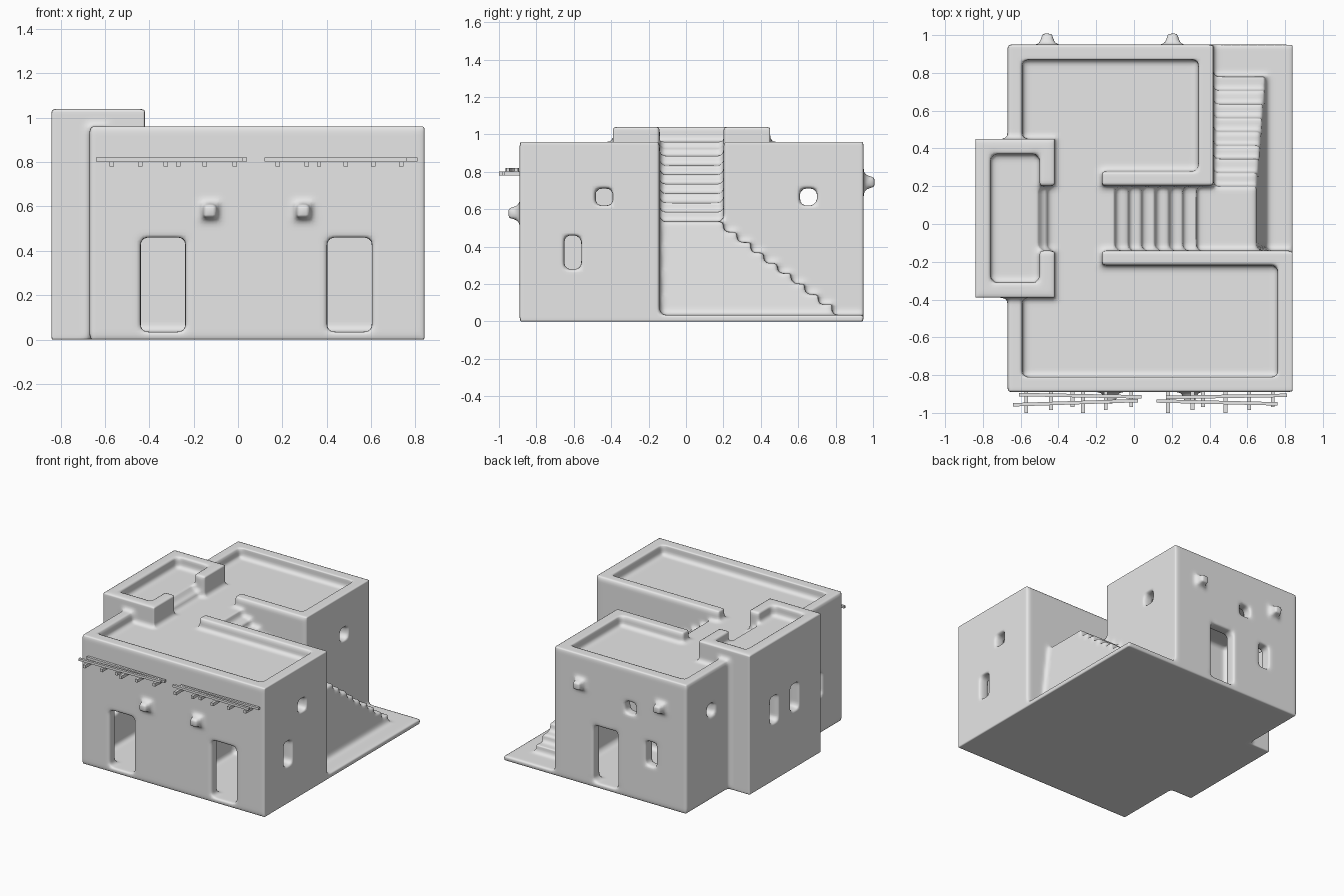
import bpy, bmesh
from mathutils import Matrix, Vector

cube = bpy.data.objects.get("Cube")
if cube:
    bpy.data.objects.remove(cube, do_unlink=True)

plaster = bpy.data.materials.new("pale_grey_plaster")
plaster.use_nodes = True
plaster.diffuse_color = (0.8, 0.8, 0.8, 1)
plaster.node_tree.nodes["Principled BSDF"].inputs["Base Color"].default_value = (0.8, 0.8, 0.8, 1)


def box(bm, x0, x1, y0, y1, z0, z1):
    """Add a closed box between two corners and return its vertices."""
    size = Matrix.Diagonal((x1 - x0, y1 - y0, z1 - z0, 1))
    centre = Matrix.Translation(((x0 + x1) / 2, (y0 + y1) / 2, (z0 + z1) / 2))
    return bmesh.ops.create_cube(bm, size=1, matrix=centre @ size)["verts"]


def finish(bm, name):
    mesh = bpy.data.meshes.new(name)
    bm.to_mesh(mesh)
    bm.free()
    mesh.materials.append(plaster)
    obj = bpy.data.objects.new(name, mesh)
    bpy.context.collection.objects.link(obj)
    return obj


ROOF, TOP, BASE, LANDING, WALL = 0.885, 0.96, 0.035, 0.535, 0.08
LEFT, RIGHT, FRONT, BACK = -0.67, 0.84, -0.89, 0.95
GAP0, GAP1, BACK_RIGHT = -0.14, 0.2, 0.42

house = bmesh.new()
# Ground slab and the three main masses
box(house, LEFT, RIGHT, FRONT, BACK, 0, BASE)
box(house, LEFT, RIGHT, FRONT, GAP0, 0, ROOF)
box(house, LEFT, BACK_RIGHT, GAP1, BACK, 0, ROOF)
box(house, LEFT, -0.10, GAP0 - 0.02, GAP1 + 0.02, 0, ROOF)

# Roof parapets
for x0, x1, y0, y1 in [
    (LEFT, RIGHT, FRONT, FRONT + WALL),
    (RIGHT - WALL, RIGHT, FRONT, GAP0),
    (-0.17, RIGHT, GAP0 - WALL, GAP0),
    (-0.17, BACK_RIGHT, GAP1, GAP1 + WALL),
    (BACK_RIGHT - WALL, BACK_RIGHT, GAP1, BACK),
    (LEFT, BACK_RIGHT, BACK - WALL, BACK),
    (LEFT, LEFT + WALL, FRONT, -0.35),
    (LEFT, LEFT + WALL, 0.4, BACK),
]:
    box(house, x0, x1, y0, y1, 0.8, TOP)

# Side tower with its raised floor, parapet and entrance step
TX0, TX1, TY0, TY1, TTOP = -0.84, -0.42, -0.39, 0.45, 1.04
box(house, TX0, TX1 - WALL, TY0, TY1, 0, TOP)
box(house, -0.6, -0.46, GAP0 - 0.02, GAP1 + 0.02, 0.8, 0.923)
for x0, x1, y0, y1 in [
    (TX0, TX0 + WALL, TY0, TY1),
    (TX0, TX1, TY0, TY0 + WALL),
    (TX0, TX1, TY1 - WALL, TY1),
    (TX1 - WALL, TX1, TY0, GAP0),
    (TX1 - WALL, TX1, GAP1, TY1),
]:
    box(house, x0, x1, y0, y1, 0.8, TTOP)


# Battered stair blocks: the outer side leans in as it rises
def stair_block(x0, y0, y1, top):
    for v in box(house, x0, 0.705, y0, y1, 0, top):
        if v.co.z > top / 2 and v.co.x > 0.6:
            v.co.x -= 0.11 * top


stair_block(0.2, GAP0 - 0.02, GAP1, LANDING)
rise = (LANDING - BASE) / 9
for i in range(1, 9):
    stair_block(0.35, GAP1 - 0.03, GAP1 + 0.0725 * i, LANDING - rise * i)

# Upper flight between the two blocks
for i in range(1, 7):
    box(house, -0.2, 0.33 - 0.072 * (i - 1), GAP0 - 0.02, GAP1 + 0.02, 0, LANDING + 0.05 * i)

# Tapered wall spouts
for x, z, wall, tip in [
    (-0.125, 0.58, FRONT, -0.95), (0.295, 0.58, FRONT, -0.95),
    (-0.46, 0.745, BACK, 1.008), (0.205, 0.745, BACK, 1.008),
]:
    root = wall - 0.03 if wall > 0 else wall + 0.03
    for v in box(house, x - 0.05, x + 0.05, min(root, tip), max(root, tip), z - 0.05, z + 0.05):
        if abs(v.co.y - tip) < 0.001:
            v.co.x = x + (v.co.x - x) * 0.5
            v.co.z = z + (v.co.z - z) * 0.5
building = finish(house, "adobe_building")

# Rooms, doorways and windows cut out of the mass
cuts = bmesh.new()
CEIL = 0.8
box(cuts, LEFT + WALL, 0.04, FRONT + WALL, -0.22, BASE, CEIL)
box(cuts, 0.12, RIGHT - WALL, FRONT + WALL, -0.22, BASE, CEIL)
box(cuts, LEFT + WALL, BACK_RIGHT - WALL, 0.28, BACK - WALL, BASE, CEIL)
box(cuts, TX0 + WALL, -0.3, -0.16, 0.22, BASE, CEIL)


def opening(axis, wall, centre, width, z0, z1):
    lo, hi, half = wall - 0.11, wall + 0.11, width / 2
    if axis == "x":
        box(cuts, lo, hi, centre - half, centre + half, z0, z1)
    else:
        box(cuts, centre - half, centre + half, lo, hi, z0, z1)


DOOR, TALL, SMALL, HIGH = (0.2, BASE, 0.46), (0.09, 0.28, 0.46), (0.09, 0.62, 0.71), (0.09, 0.43, 0.63)
for axis, wall, centre, kind in [
    ("y", FRONT, -0.338, DOOR), ("y", FRONT, 0.503, DOOR),
    ("y", BACK, 0.0, DOOR), ("y", BACK, -0.375, TALL), ("y", BACK, -0.205, SMALL),
    ("x", RIGHT, -0.605, TALL), ("x", RIGHT, -0.437, SMALL),
    ("x", BACK_RIGHT, 0.655, SMALL), ("x", LEFT, 0.655, SMALL),
    ("x", LEFT, -0.605, TALL),
    ("x", TX0, 0.16, HIGH), ("x", TX0, -0.088, HIGH),
]:
    opening(axis, wall, centre, *kind)
cutter = finish(cuts, "room_cutter")
cutter.hide_render = True
cutter.hide_viewport = True

# Carve, fuse and soften into hand-plastered walls
carve = building.modifiers.new("carve", "BOOLEAN")
carve.operation = "DIFFERENCE"
carve.solver = "EXACT"
carve.use_self = True
carve.object = cutter
fuse = building.modifiers.new("fuse", "REMESH")
fuse.mode = "VOXEL"
fuse.voxel_size = 0.015
fuse.use_smooth_shade = True
soften = building.modifiers.new("soften", "SMOOTH")
soften.factor = 0.5
soften.iterations = 3


# Wooden awnings: pegs in the wall carrying two loose poles
def pole(bm, start, end, y0, y1):
    for v in box(bm, start, end, -0.009, 0.009, 0.803, 0.82):
        v.co.y += y0 if v.co.x < (start + end) / 2 else y1


awnings = {
    "left_awning": ([-0.57, -0.44, -0.325, -0.27, -0.15, -0.015],
                    [(-0.64, 0.02, -0.957, -0.935), (-0.61, 0.04, -0.903, -0.915)]),
    "right_awning": ([0.18, 0.31, 0.365, 0.485, 0.61, 0.735],
                     [(0.12, 0.76, -0.937, -0.952), (0.17, 0.81, -0.918, -0.907)]),
}
for name, (pegs, poles) in awnings.items():
    bm = bmesh.new()
    for i, x in enumerate(pegs):
        box(bm, x - 0.01, x + 0.01, -1.0 + 0.015 * (i % 3), FRONT + 0.03, 0.78, 0.803)
    for p in poles:
        pole(bm, *p)
    finish(bm, name)
